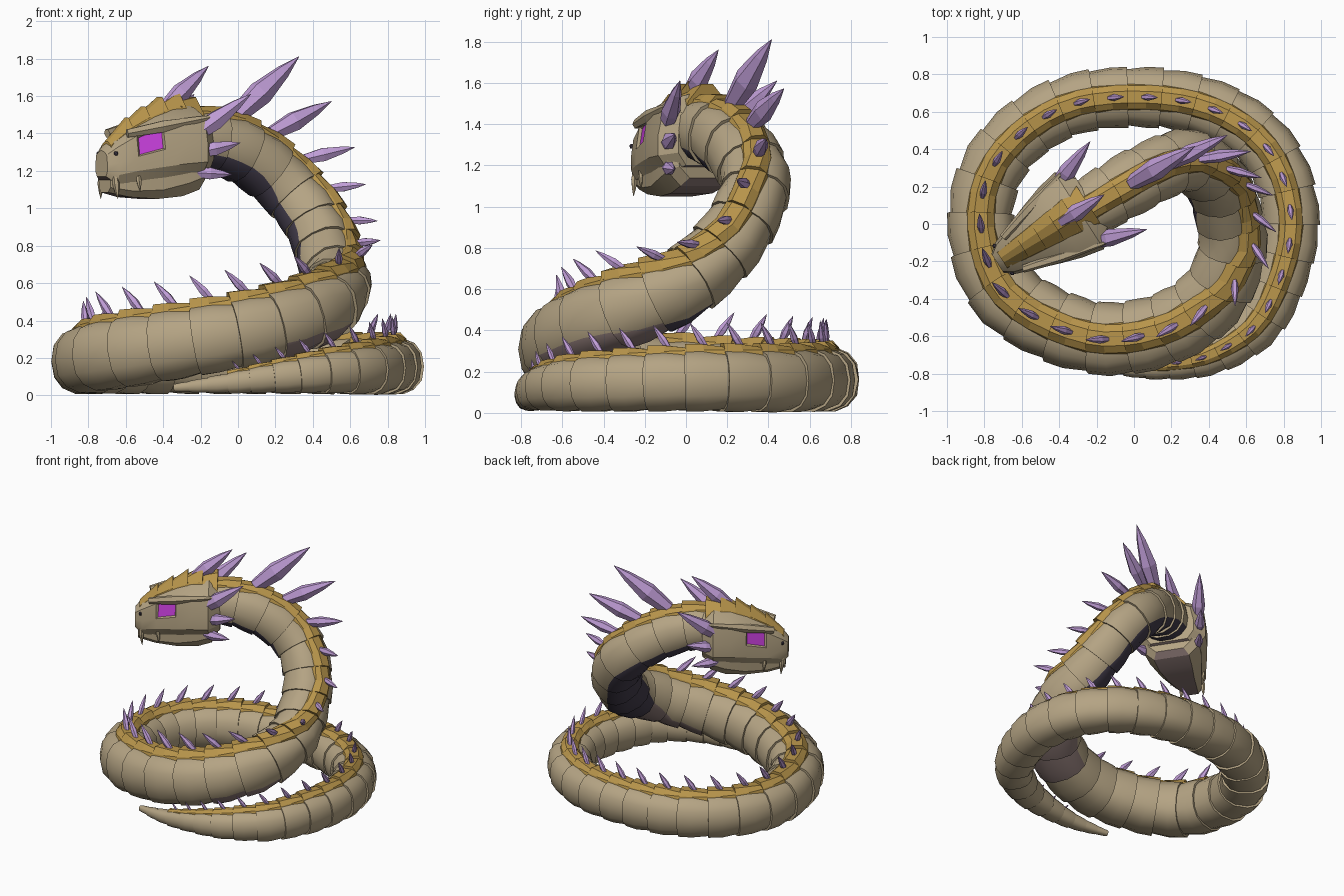
import bpy, bmesh, math, random
from mathutils import Vector

random.seed(4)
if "Cube" in bpy.data.objects:
    bpy.data.objects.remove(bpy.data.objects["Cube"])


def material(name, rgb):
    m = bpy.data.materials.new(name)
    m.use_nodes = True
    m.diffuse_color = (*rgb, 1)
    m.node_tree.nodes["Principled BSDF"].inputs["Base Color"].default_value = (*rgb, 1)
    return m


TAN, GOLD, CRYSTAL, EYE, DARK, MAUVE = range(6)
MATERIALS = [material("tan scale", (0.46, 0.37, 0.23)), material("gold ridge", (0.48, 0.30, 0.07)),
             material("lilac crystal", (0.53, 0.34, 0.68)), material("magenta eye", (0.58, 0.05, 0.72)),
             material("dark belly", (0.055, 0.045, 0.07)), material("mauve belly", (0.25, 0.18, 0.17))]
Z = Vector((0, 0, 1))


def loft(bm, rings, rule):
    """Skin closed rings and cap both ends; rule(i, j) gives the colour."""
    rows = [[bm.verts.new(p) for p in ring] for ring in rings]
    n = len(rows[0])
    made = {}
    for i in range(len(rows) - 1):
        for j in range(n):
            k = (j + 1) % n
            f = bm.faces.new((rows[i][j], rows[i][k], rows[i + 1][k], rows[i + 1][j]))
            f.material_index = rule(i, j)
            made[i, j] = f
    for row in (rows[0], rows[-1]):
        bm.faces.new(row).material_index = rule(0, 0)
    return made


def spike(bm, base, tip, radius, colour, sides=6):
    """Faceted crystal: narrow foot, wide shoulder, sharp tip."""
    axis = tip - base
    side = axis.cross(Z).normalized()
    other = axis.cross(side).normalized()
    rings = []
    for along, wide in ((0, 0.7), (0.38, 1), (0.75, 0.55), (1, 0.03)):
        rings.append([base + axis * along + radius * wide *
                      (side * math.cos(a) * 0.85 + other * math.sin(a))
                      for a in (math.tau * q / sides for q in range(sides))])
    loft(bm, rings, lambda i, j: colour)


def finish(bm, name, smooth=None):
    bmesh.ops.recalc_face_normals(bm, faces=bm.faces[:])
    mesh = bpy.data.meshes.new(name)
    bm.to_mesh(mesh)
    bm.free()
    for m in MATERIALS:
        mesh.materials.append(m)
    ob = bpy.data.objects.new(name, mesh)
    bpy.context.collection.objects.link(ob)
    if smooth:
        bpy.ops.object.select_all(action='DESELECT')
        ob.select_set(True)
        bpy.context.view_layer.objects.active = ob
        bpy.ops.object.shade_smooth_by_angle(angle=math.radians(smooth))
    return ob


# Coiled centre line from tail tip to head: x, y, z, radius
PATH = [Vector(p) for p in (
    (-.34, -.70, .04, .02), (-.1, -.75, .06, .05), (.17, -.75, .09, .08), (.45, -.68, .12, .11),
    (.7, -.47, .14, .135), (.84, 0, .155, .15), (.7, .42, .155, .153), (.3, .65, .16, .155),
    (-.29, .65, .165, .16), (-.68, .41, .17, .165), (-.82, .05, .18, .173), (-.69, -.37, .215, .188),
    (-.26, -.6, .285, .19), (.14, -.57, .36, .19), (.43, -.38, .46, .185), (.53, -.1, .58, .175),
    (.5, .06, .68, .17), (.45, .21, .83, .165), (.37, .3, .98, .165), (.26, .34, 1.11, .165),
    (.1, .28, 1.25, .165), (-.08, .18, 1.34, .165), (-.3, .05, 1.38, .15))]

samples = []
for i in range(len(PATH) - 1):
    p, q = PATH[i], PATH[i + 1]
    before = PATH[max(i - 1, 0)]
    after = PATH[min(i + 2, len(PATH) - 1)]
    for step in range(20):
        t = step / 20
        samples.append(p + ((q - before) * t + (before * 2 - p * 5 + q * 4 - after) * t ** 2
                            + (p * 3 - before - q * 3 + after) * t ** 3) / 2)
samples.append(PATH[-1])
lengths = [0]
for p, q in zip(samples, samples[1:]):
    lengths.append(lengths[-1] + (q.xyz - p.xyz).length)


def frame(d):
    """Centre, forward, side, up and radius at a distance along the body."""
    d = min(max(d, 0), lengths[-1] - 1e-4)
    i = next(n for n in range(len(lengths) - 1) if lengths[n + 1] > d)
    c = samples[i].lerp(samples[i + 1], (d - lengths[i]) / (lengths[i + 1] - lengths[i]))
    lo, hi = samples[max(i - 3, 0)], samples[min(i + 4, len(samples) - 1)]
    fwd = (hi.xyz - lo.xyz).normalized()
    hint = Z + Vector((max(0, 1.4 - abs(c.z - 0.85) * 3.5), 0, 0))
    up = (hint - fwd * hint.dot(fwd)).normalized()
    return c.xyz, fwd, fwd.cross(up), up, c.w


# Overlapping body segments, ridge plates and back crystals
body, ridge, crystals = bmesh.new(), bmesh.new(), bmesh.new()
SIDES = 14


def rounded(v):
    return math.copysign(abs(v) ** 0.85, v)


d = 0
while d < lengths[-1] - 0.05:
    span = 0.08 + 0.65 * frame(d)[4]
    centre, fwd, side, up, r = frame(d + span / 2)
    belly = DARK if centre.z > 0.6 else MAUVE if centre.z > 0.38 else TAN
    rings, plates = [], []
    for along, flare, lift in ((-0.06, 1.04, 1.2), (0.4, 1.04, 1.17), (1.0, 0.95, 1.07)):
        c, f, s, u, rad = frame(d + span * along)
        ring = []
        for q in range(SIDES):
            a = math.tau * q / SIDES
            k = rad * flare * random.uniform(0.98, 1.01)
            ring.append(c + s * rounded(math.cos(a)) * k + u * rounded(math.sin(a)) * k * 0.97)
        rings.append(ring)
        plates.append([c + s * x * rad + u * h * rad for x, h in
                       ((-0.46, 0.8), (-0.4, 0.98), (-0.2, lift), (0.2, lift), (0.4, 0.98), (0.46, 0.8))])
    loft(body, rings, lambda i, j: belly if math.sin(math.tau * (j + .5) / SIDES) < -0.6 else TAN)
    if d > 0.25:
        loft(ridge, plates, lambda i, j: GOLD)
        if centre.x > -0.1 or centre.z < 1:
            size = 0.16 + 1.35 * max(0, centre.z - 0.85) ** 2 if centre.z > 0.5 else r * 0.9
            base = centre + up * r * 1.05
            spike(crystals, base, base + (up - fwd * 0.65).normalized() * size * 1.05,
                  size * 0.15, CRYSTAL)
    d += span
finish(body, "body_segments", 35)
finish(ridge, "ridge_plates")

# Head frame: s runs back from the snout, l to the side
BACK, LATERAL = Vector((0.84, 0.54, 0)), Vector((0.54, -0.84, 0))


def at(s, l, z):
    return Vector((-0.73, -0.21, z)) + BACK * s + LATERAL * l


def section(s, w, low, high, half, peak=False):
    pts = [(a * w, low + b * (high - low)) for a, b in half]
    mirrored = [(-l, z) for l, z in reversed(pts)]
    return [at(s, l, z) for l, z in pts + ([(0, high)] if peak else []) + mirrored]


# Upper head with inset eyes
SKULL = ((0, .06, 1.17, 1.31), (.05, .1, 1.13, 1.37), (.15, .135, 1.14, 1.44), (.29, .185, 1.15, 1.51),
         (.4, .22, 1.16, 1.55), (.52, .245, 1.17, 1.56), (.6, .18, 1.2, 1.51))
skull = bmesh.new()
outline = ((.75, 0), (1, .2), (1, .46), (.86, .82), (.45, .94))
faces = loft(skull, [section(*row, outline, True) for row in SKULL],
             lambda i, j: MAUVE if j == 10 else TAN)
bmesh.ops.recalc_face_normals(skull, faces=skull.faces[:])
eyes = [faces[2, 2], faces[2, 7]]
bmesh.ops.inset_individual(skull, faces=eyes, thickness=0.014, depth=-0.014)
for f in eyes:
    f.material_index = EYE
finish(skull, "upper_head", 25)

# Lower jaw
JAW = ((.02, .06, 1.085, 1.15), (.14, .105, 1.06, 1.14), (.3, .155, 1.05, 1.17),
       (.44, .2, 1.065, 1.24), (.54, .215, 1.1, 1.28), (.58, .17, 1.14, 1.28))
jaw = bmesh.new()
loft(jaw, [section(*row, ((.6, 0), (.95, .4), (.97, 1))) for row in JAW],
     lambda i, j: MAUVE if j == 5 else TAN)
finish(jaw, "lower_jaw", 25)


def skull_top(s):
    for a, b in zip(SKULL, SKULL[1:]):
        if s <= b[0]:
            return a[3] + (b[3] - a[3]) * (s - a[0]) / (b[0] - a[0])
    return SKULL[-1][3]


# Stepped gold crest along the crown
crest = bmesh.new()
for k in range(5):
    start = 0.03 + 0.105 * k
    rings = []
    for s, lift in ((start, 0.012), (start + 0.13, 0.04 + 0.008 * k)):
        w, top = 0.045 + 0.11 * s, skull_top(s)
        rings.append([at(s, l * w, z) for l, z in ((-1.2, top - .06), (-1, top - .01), (-.3, top + lift),
                                                   (.3, top + lift), (1, top - .01), (1.2, top - .06))])
    loft(crest, rings, lambda i, j: GOLD)
finish(crest, "crown_crest")

# Mirrored horns, brows, fangs and nostrils
trim = bmesh.new()
for m in (1, -1):
    spike(crystals, at(.47, .17 * m, 1.38), at(.77, .28 * m, 1.61), .055, CRYSTAL)
    spike(crystals, at(.5, .19 * m, 1.3), at(.71, .27 * m, 1.35), .042, CRYSTAL)
    spike(crystals, at(.49, .18 * m, 1.19), at(.67, .25 * m, 1.18), .036, CRYSTAL)
    spike(trim, at(.1, .1 * m, 1.4), at(.62, .24 * m, 1.5), .035, TAN)
    spike(trim, at(.04, .07 * m, 1.18), at(.05, .085 * m, 1.05), .02, TAN)
    spike(trim, at(.16, .115 * m, 1.18), at(.17, .12 * m, 1.09), .015, TAN)
    spike(trim, at(.035, .08 * m, 1.29), at(.04, .1 * m, 1.3), .014, DARK)
spike(crystals, at(.4, 0, 1.53), at(.68, 0, 1.76), .055, CRYSTAL)
finish(crystals, "crystal_spikes")
finish(trim, "face_details")
